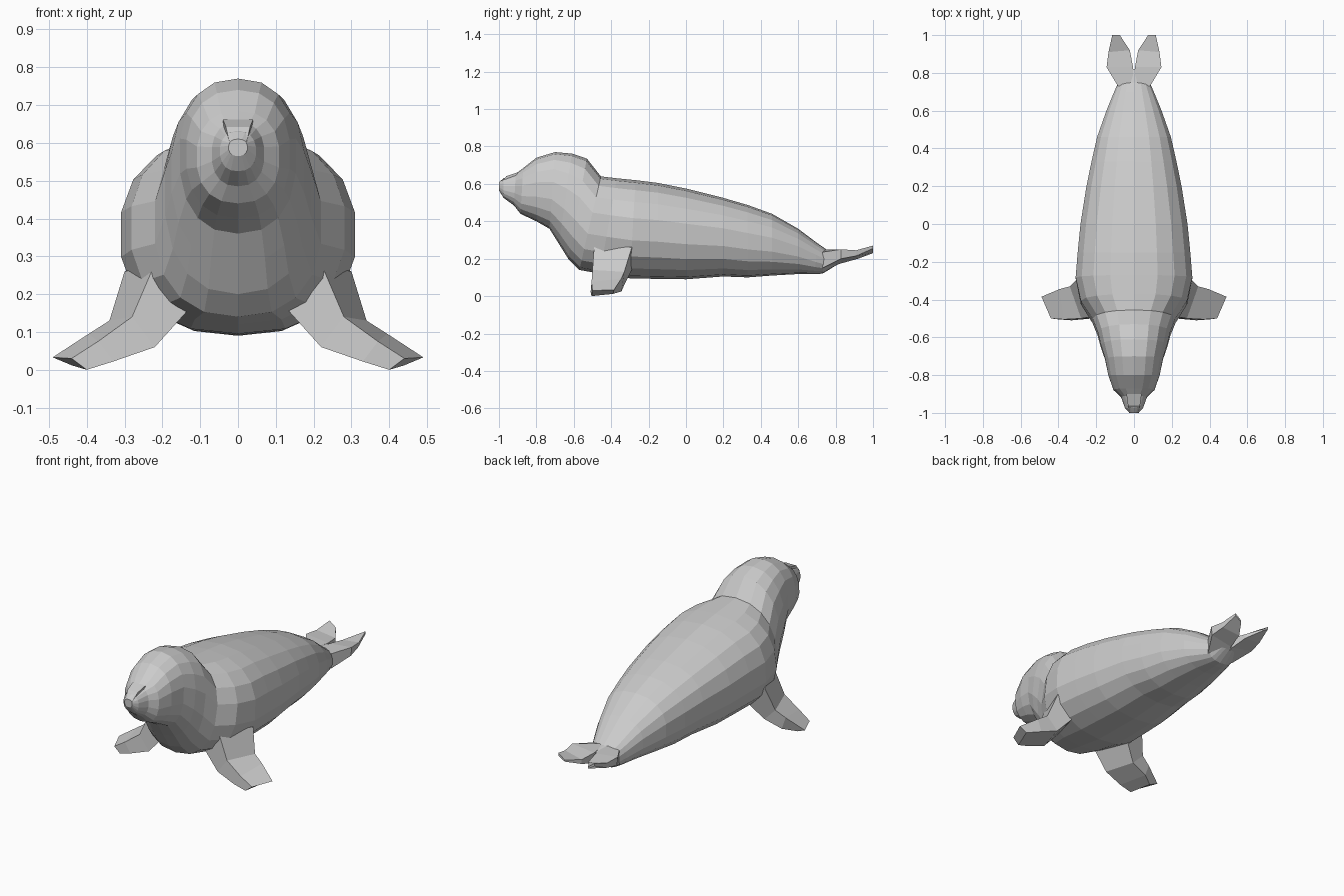
import bpy, bmesh, math
from mathutils import Vector


def loft(name, sections, mirror=False):
    """Skin a row of equal-length closed sections and cap both ends."""
    bm = bmesh.new()
    rings = [[bm.verts.new(p) for p in s] for s in sections]
    n = len(rings[0])
    for a, b in zip(rings, rings[1:]):
        for i in range(n):
            j = (i + 1) % n
            bm.faces.new((a[i], a[j], b[j], b[i]))
    bm.faces.new(rings[0])
    bm.faces.new(rings[-1])
    bmesh.ops.recalc_face_normals(bm, faces=bm.faces)
    mesh = bpy.data.meshes.new(name)
    bm.to_mesh(mesh)
    bm.free()
    obj = bpy.data.objects.new(name, mesh)
    bpy.context.collection.objects.link(obj)
    if mirror:
        obj.modifiers.new("mirror", "MIRROR")
    return obj


def ring(top_y, top_z, bot_y, bot_z, half_width, sides=18, power=0.85):
    """Rounded, leaning cross-section between a back point and a belly point."""
    top, bot = Vector((0, top_y, top_z)), Vector((0, bot_y, bot_z))
    mid, half = (top + bot) / 2, (top - bot) / 2
    pts = []
    for i in range(sides):
        a = math.tau * i / sides
        c, s = math.cos(a), math.sin(a)
        c = math.copysign(abs(c) ** power, c)
        s = math.copysign(abs(s) ** power, s)
        pts.append(mid + half * c + Vector((half_width * s, 0, 0)))
    return pts


# Head, neck and body: back y, z / belly y, z / half width
body = [
    (-1.00, .61, -1.00, .565, .025),
    (-.975, .63, -.975, .525, .048),
    (-.91, .655, -.92, .485, .07),
    (-.87, .685, -.885, .44, .11),
    (-.80, .74, -.80, .40, .138),
    (-.70, .77, -.73, .36, .155),
    (-.61, .762, -.68, .28, .178),
    (-.53, .735, -.63, .20, .195),
    (-.455, .64, -.57, .14, .222),
    (-.37, .63, -.46, .12, .285),
    (-.27, .62, -.30, .095, .313),
    (-.15, .605, -.15, .092, .302),
    (0, .575, 0, .09, .287),
    (.20, .525, .20, .105, .255),
    (.33, .487, .33, .10, .228),
    (.46, .44, .46, .11, .198),
    (.60, .36, .60, .118, .148),
    (.70, .285, .69, .118, .108),
    (.75, .25, .73, .12, .088),
    (.82, .235, .82, .175, .055),
]
loft("seal_body", [ring(*r) for r in body])

# Nose pad on the snout
loft("nose_pad", [
    [(-.022, -1.0, .60), (.022, -1.0, .60), (.022, -1.0, .575), (-.022, -1.0, .575)],
    [(-.032, -.96, .642), (.032, -.96, .642), (.03, -.96, .57), (-.03, -.96, .57)],
    [(-.04, -.90, .662), (.04, -.90, .662), (.03, -.90, .57), (-.03, -.90, .57)],
])

# Front flippers: upper front, upper back, lower back, lower front corners
loft("front_flipper", [
    [(.12, -.46, .30), (.18, -.29, .30), (.14, -.29, .2), (.10, -.46, .2)],
    [(.22, -.49, .28), (.30, -.29, .26), (.20, -.29, .14), (.13, -.49, .16)],
    [(.28, -.50, .14), (.34, -.33, .13), (.27, -.33, .06), (.22, -.50, .06)],
    [(.37, -.505, .075), (.395, -.345, .095), (.37, -.345, .025), (.33, -.51, .022)],
    [(.44, -.50, .03), (.49, -.385, .033), (.44, -.39, .012), (.40, -.505, 0)],
], mirror=True)

# Tail flippers: upper inner, upper outer, lower outer, lower inner corners
loft("tail_flipper", [
    [(.005, .73, .25), (.085, .73, .235), (.085, .73, .15), (.005, .73, .14)],
    [(.005, .83, .235), (.145, .83, .25), (.14, .83, .20), (.005, .83, .175)],
    [(.022, .92, .225), (.135, .91, .245), (.13, .91, .215), (.022, .92, .20)],
    [(.075, 1.0, .24), (.115, 1.0, .27), (.115, 1.0, .255), (.075, 1.0, .23)],
], mirror=True)
